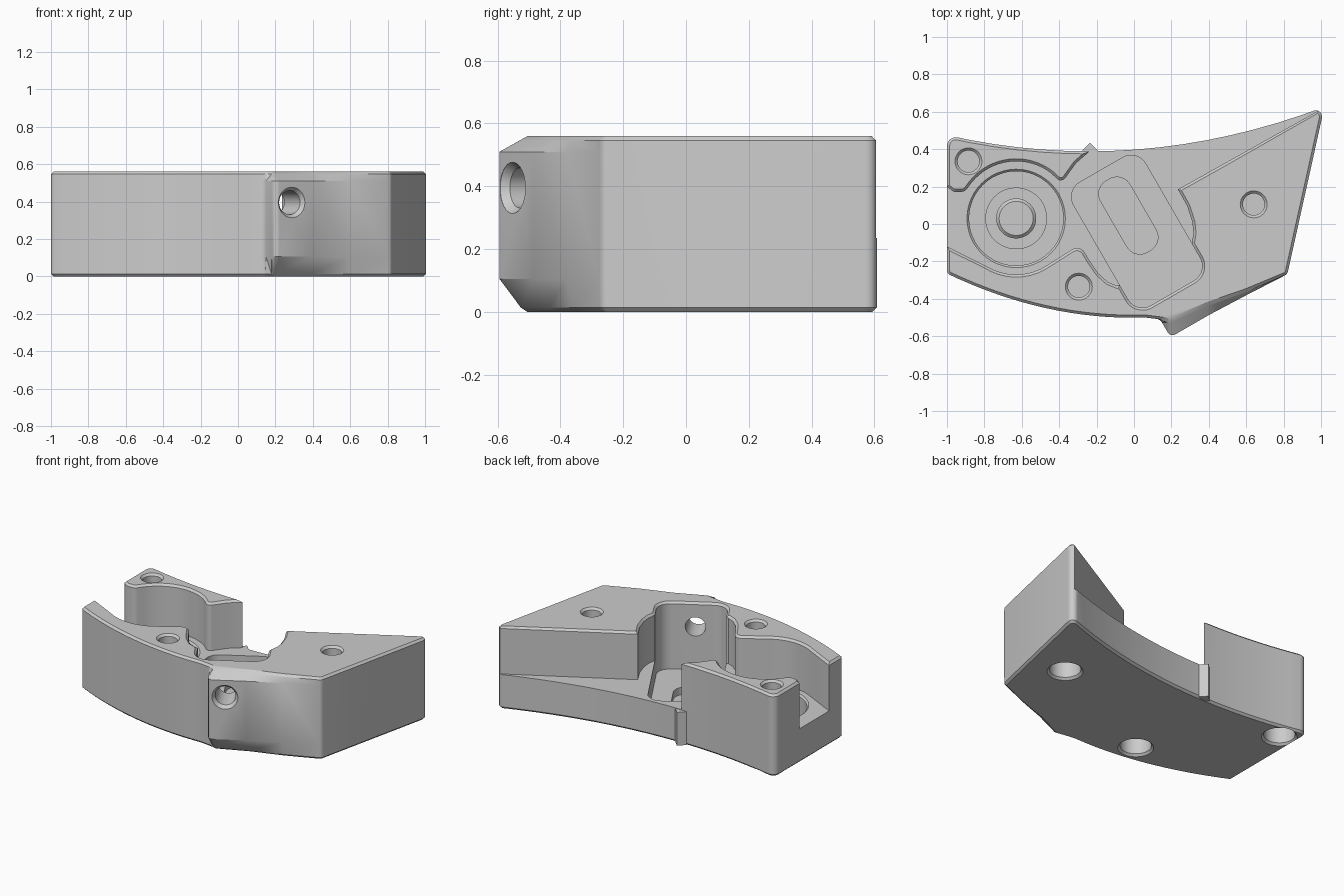
import bpy, bmesh, math
from mathutils import Vector, Matrix

old = bpy.data.objects.get("Cube")
if old:
    bpy.data.objects.remove(old)

grey = bpy.data.materials.new("plain grey")
grey.use_nodes = True
grey.diffuse_color = (0.6, 0.6, 0.6, 1)
grey.node_tree.nodes["Principled BSDF"].inputs["Base Color"].default_value = (0.6, 0.6, 0.6, 1)

TOP, FLOOR, EDGE = 0.56, 0.235, 0.014


def circle(cx, cy, r, a0=0, a1=360, n=48):
    """Points on an arc; a full circle leaves out the repeated end."""
    count = n if abs(a1 - a0) == 360 else n + 1
    angles = [math.radians(a0 + (a1 - a0) * i / n) for i in range(count)]
    return [(cx + r * math.cos(a), cy + r * math.sin(a)) for a in angles]


def bow(p, mid, q, n=16):
    """Inner points of a shallow curve from p to q through mid."""
    p, m, q = Vector(p), Vector(mid), Vector(q)
    c = 2 * m - (p + q) / 2
    return [tuple(p * (1 - t) ** 2 + c * 2 * t * (1 - t) + q * t * t)
            for t in (i / n for i in range(1, n))]


def fillet(points, n=6):
    """Round the corners that carry a radius as third value."""
    out = []
    for i, pt in enumerate(points):
        p = Vector(pt[:2])
        if len(pt) < 3:
            out.append(p)
            continue
        a = Vector(points[i - 1][:2]) - p
        b = Vector(points[(i + 1) % len(points)][:2]) - p
        half = a.angle(b) / 2
        cut = min(pt[2] / math.tan(half), 0.45 * a.length, 0.45 * b.length)
        a, b = a.normalized(), b.normalized()
        centre = p + (a + b).normalized() * cut / math.cos(half)
        u, v = p + a * cut - centre, p + b * cut - centre
        turn = math.atan2(u.x * v.y - u.y * v.x, u.dot(v))
        out += [centre + Matrix.Rotation(turn * k / n, 2) @ u for k in range(n + 1)]
    return out


def offset(points, d):
    """Move a counter-clockwise outline outwards by d."""
    pts = [Vector(p) for p in points]
    out = []
    for i, p in enumerate(pts):
        e = (p - pts[i - 1]).normalized()
        f = (pts[(i + 1) % len(pts)] - p).normalized()
        m = Vector((e.y + f.y, -e.x - f.x)).normalized()
        out.append(p + m * d / max(0.5, m.dot(Vector((e.y, -e.x)))))
    return out


def ccw(points):
    pts = [Vector(p) for p in points]
    area = sum(pts[i - 1].x * pts[i].y - pts[i - 1].y * pts[i].x for i in range(len(pts)))
    return pts if area > 0 else pts[::-1]


def loft(name, rings):
    """Solid through (z, outline) rings, listed upwards."""
    bm = bmesh.new()
    loops = [[bm.verts.new((p[0], p[1], z)) for p in pts] for z, pts in rings]
    n = len(loops[0])
    for lo, hi in zip(loops, loops[1:]):
        for i in range(n):
            j = (i + 1) % n
            bm.faces.new((lo[i], lo[j], hi[j], hi[i]))
    bm.faces.new(loops[0][::-1])
    bm.faces.new(loops[-1])
    bmesh.ops.triangulate(bm, faces=bm.faces[:])
    mesh = bpy.data.meshes.new(name)
    bm.to_mesh(mesh)
    bm.free()
    mesh.materials.append(grey)
    ob = bpy.data.objects.new(name, mesh)
    bpy.context.collection.objects.link(ob)
    return ob


def prism(name, points, steps):
    """Solid from one outline with (z, outward offset) steps."""
    pts = ccw(points)
    return loft(name, [(z, offset(pts, d) if d else pts) for z, d in steps])


def volume(mesh):
    bm = bmesh.new()
    bm.from_mesh(mesh)
    result = bm.calc_volume()
    bm.free()
    return result


def combine(body, tool, operation="DIFFERENCE"):
    """Boolean with the first solver whose result keeps a sound volume."""
    before = volume(body.data)
    mod = body.modifiers.new("combine", "BOOLEAN")
    mod.operation, mod.object = operation, tool
    for solver, own in (("EXACT", False), ("MANIFOLD", False), ("EXACT", True)):
        mod.solver, mod.use_self = solver, own
        bpy.context.view_layer.update()
        graph = bpy.context.evaluated_depsgraph_get()
        mesh = bpy.data.meshes.new_from_object(body.evaluated_get(graph), depsgraph=graph)
        if 0.3 < volume(mesh) / before < 1.1:
            body.data = mesh
            break
    body.modifiers.remove(mod)
    bpy.data.objects.remove(tool)


def outline(bulge):
    """Body outline; bulge swells the front nose."""
    nose = [(0.19, -0.52, 0.03), (0.39, -0.432), (0.6, -0.36)]
    swell = [(0.195, -0.605, 0.03), (0.4, -0.487), (0.6, -0.381)]
    front = [tuple(a + (b - a) * bulge for a, b in zip(p, q)) for p, q in zip(nose, swell)]
    left_front, left_back, tip = (-1, -0.265), (-1, 0.475), (1.018, 0.626)
    return fillet([left_front + (0.03,)] + bow(left_front, (-0.47, -0.45), (0.06, -0.5))
                  + [(0.06, -0.5), (0.14, -0.51, 0.04)] + front
                  + [(0.82, -0.268, 0.03), tip + (0.052,)]
                  + bow(tip, (0.009, 0.398), left_back) + [left_back + (0.05,)])


# main body with chamfered rims and swollen nose
body = loft("body", [(0, offset(outline(0), -EDGE)), (EDGE, outline(0.1)),
                     (0.105, outline(1)), (0.51, outline(1)),
                     (TOP - EDGE, outline(0.15)), (TOP, offset(outline(0), -EDGE))])

# small locating rib on the back
combine(body, prism("rib", circle(-0.235, 0.392, 0.042, n=4), [(0.004, 0), (FLOOR - 0.003, 0)]),
        "UNION")

# open channel, left side round the wheel seat and out at the back
bx, by = -0.63, 0.03
channel = fillet([(-1.15, 0.33), (-1, 0.2), (-0.965, 0.172, 0.03), (-0.905, 0.172, 0.04)]
                 + circle(bx, by, 0.305, 142, 52, 16)
                 + [(-0.387, 0.218, 0.045), (-0.31, 0.325), (-0.235, 0.39),
                    (-0.235, 0.85), (1.35, 0.81), (0.235, 0.185),
                    (0.285, 0.095), (0.312, 0.01), (0.318, -0.05), (0.308, -0.11),
                    (0.1, -0.25), (-0.09, -0.33), (-0.14, -0.31), (-0.19, -0.265),
                    (-0.235, -0.2), (-0.29, -0.11, 0.06)]
                 + circle(bx, by, 0.3, 300, 240, 12) + [(-1, -0.12), (-1.15, -0.035)])
LIP = [(TOP - EDGE, 0), (TOP + 0.004, EDGE + 0.004)]
combine(body, prism("channel", channel, [(FLOOR, 0)] + LIP))

# slanted motor pocket and the slot in its floor
turn = Matrix.Rotation(math.radians(-60), 2)


def slanted(cx, cy, half_length, half_width, r):
    box = [(sx * half_length, sy * half_width, r)
           for sx, sy in ((-1, -1), (1, -1), (1, 1), (-1, 1))]
    return [turn @ p + Vector((cx, cy)) for p in fillet(box, 10)]


combine(body, prism("pocket", slanted(0.015, -0.04, 0.38, 0.222, 0.09), [(0.1, 0)] + LIP))
combine(body, prism("slot", slanted(-0.03, 0.045, 0.22, 0.09, 0.089), [(0.05, 0), (0.2, 0)]))

# round wheel seat
combine(body, prism("seat", circle(bx, by, 0.252),
                    [(0.09, 0), (FLOOR - 0.012, 0), (FLOOR + 0.001, 0.012), (0.5, 0.012)]))

# screw holes from above, wider head recesses from below
for x, y in ((-0.885, 0.335), (-0.295, -0.335), (0.64, 0.105)):
    combine(body, prism("screw_hole", circle(x, y, 0.058, n=32), [(0.23, 0)] + LIP))
    combine(body, prism("head_recess", circle(x, y, 0.097, n=32),
                        [(-0.004, EDGE + 0.004), (EDGE, 0), (0.2, 0)]))

# slanted bore through the nose into the pocket
bore = prism("bore", circle(0, 0, 0.064, n=32),
             [(-0.4, 0), (-0.025, 0), (0, 0.018), (0.2, 0.018)])
axis = Vector((0.48, -0.877, 0))
bore.matrix_world = (Matrix.Translation((0.288, -0.552, 0.395))
                     @ axis.to_track_quat("Z", "Y").to_matrix().to_4x4())
combine(body, bore)

# shouldered post in the wheel seat
shoulder = prism("post_shoulder", circle(bx, by, 0.165), [(0.08, 0), (0.11, 0)])
post = prism("post", circle(bx, by, 0.107), [(0.1, 0), (0.215, 0), (0.23, -0.016)])

for ob in (body, shoulder, post):
    bpy.ops.object.select_all(action="DESELECT")
    ob.select_set(True)
    bpy.context.view_layer.objects.active = ob
    bpy.ops.object.shade_smooth_by_angle(angle=math.radians(30))
